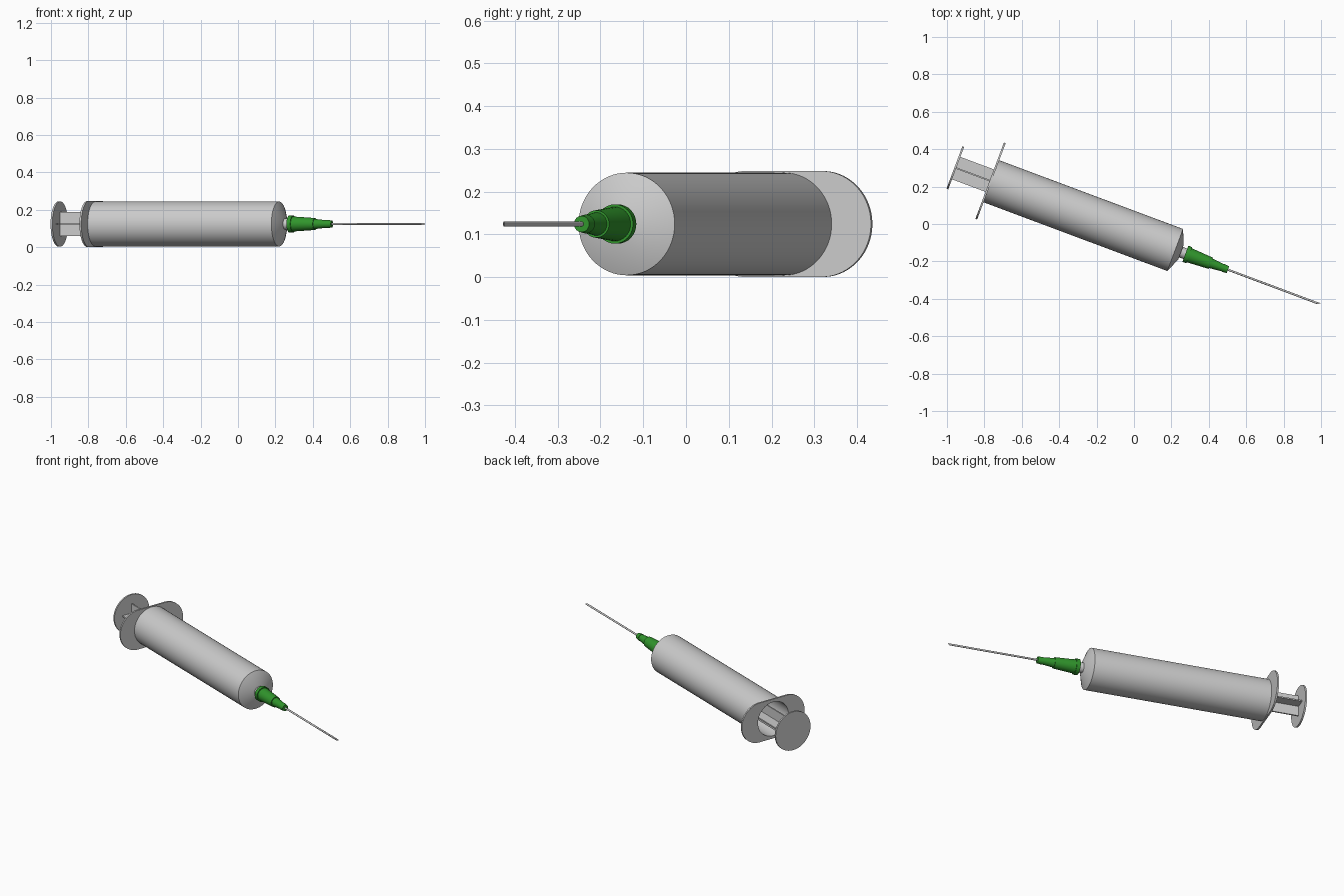
import bpy, bmesh, math
from mathutils import Matrix

if "Cube" in bpy.data.objects:
    bpy.data.objects.remove(bpy.data.objects["Cube"])

# The syringe is built along local X, then turned and lifted into place
ANGLE = math.radians(-20.5)
PLACE = (Matrix.Translation((0, 0, 0.124)) @ Matrix.Rotation(ANGLE, 4, 'Z')
         @ Matrix.Translation((0, -0.053, 0)))


def material(name, rgb):
    m = bpy.data.materials.new(name)
    m.diffuse_color = (*rgb, 1)
    m.use_nodes = True
    m.node_tree.nodes["Principled BSDF"].inputs["Base Color"].default_value = m.diffuse_color
    return m


GREY = material("light_grey", (0.60, 0.60, 0.60))
GREEN = material("green", (0.03, 0.30, 0.025))


def finish(bm, name, mat, smooth=True):
    bmesh.ops.remove_doubles(bm, verts=bm.verts, dist=1e-6)
    bmesh.ops.recalc_face_normals(bm, faces=bm.faces)
    bm.transform(PLACE)
    mesh = bpy.data.meshes.new(name)
    bm.to_mesh(mesh)
    bm.free()
    mesh.materials.append(mat)
    ob = bpy.data.objects.new(name, mesh)
    bpy.context.collection.objects.link(ob)
    bpy.ops.object.select_all(action='DESELECT')
    ob.select_set(True)
    bpy.context.view_layer.objects.active = ob
    if smooth:
        bpy.ops.object.shade_smooth_by_angle(angle=math.radians(30))
    return ob


def lathe(name, profile, mat, n=48, bevel=0.0):
    """Revolve (x, radius) points about X; zero radius closes an end."""
    bm = bmesh.new()
    rings = []
    for x, r in profile:
        if r == 0:
            rings.append([bm.verts.new((x, 0, 0))])
        else:
            rings.append([bm.verts.new((x, r * math.cos(2 * math.pi * i / n),
                                        r * math.sin(2 * math.pi * i / n)))
                          for i in range(n)])
    for a, b in zip(rings, rings[1:]):
        if len(a) == len(b) == 1:  # both points lie on the axis
            continue
        for i in range(n):
            j = (i + 1) % n
            loop = [a[i % len(a)], a[j % len(a)], b[j % len(b)], b[i % len(b)]]
            bm.faces.new(list(dict.fromkeys(loop)))
    if bevel:  # slanted tip
        for v in rings[-1] + rings[-2]:
            v.co.x += bevel * v.co.y
    return finish(bm, name, mat)


# Hollow barrel with a conical shoulder and nozzle
lathe("barrel", [(-0.800, 0.106), (-0.800, 0.120), (0.255, 0.120), (0.288, 0.042),
                 (0.288, 0.030), (0.340, 0.028), (0.340, 0.0), (0.270, 0.0),
                 (0.245, 0.106), (-0.800, 0.106)], GREY, 64)

# Finger flange: a rounded oblong plate with a round hole
bm = bmesh.new()
N = 64
layers = []
for x in (-0.804, -0.794):
    inner, outer = [], []
    for i in range(N):
        a = 2 * math.pi * (i + 0.5) / N
        c, s = math.cos(a), math.sin(a)
        inner.append(bm.verts.new((x, 0.106 * c, 0.106 * s)))
        outer.append(bm.verts.new((x, math.copysign(0.094, c) + 0.124 * c, 0.124 * s)))
    layers += [inner, outer]
i0, o0, i1, o1 = layers
for a, b in ((i0, o0), (o0, o1), (o1, i1), (i1, i0)):
    for i in range(N):
        j = (i + 1) % N
        bm.faces.new((a[i], a[j], b[j], b[i]))
finish(bm, "finger_flange", GREY)

# Plunger: thumb disc, cross-shaped stem and piston
lathe("thumb_disc", [(-1.005, 0), (-1.005, 0.121), (-0.995, 0.121), (-0.995, 0)], GREY)
for name, wy, wz in (("stem_flat_rib", 0.128, 0.008), ("stem_upright_rib", 0.008, 0.128)):
    bm = bmesh.new()
    bmesh.ops.create_cube(bm, size=1, matrix=Matrix.Translation((-0.4, 0, 0))
                          @ Matrix.Diagonal((1.195, wy, wz, 1)))
    finish(bm, name, GREY, smooth=False)
lathe("piston", [(0.18, 0), (0.18, 0.105), (0.23, 0.105), (0.23, 0)], GREY)

# Green needle hub with collar, stepped taper and end ring
lathe("needle_hub", [(0.313, 0), (0.313, 0.046), (0.335, 0.046), (0.335, 0.040),
                     (0.458, 0.032), (0.458, 0.027), (0.526, 0.020), (0.526, 0.022),
                     (0.556, 0.019), (0.556, 0)], GREEN, 32)

# Needle with a slanted tip
lathe("needle", [(0.54, 0), (0.54, 0.0055), (1.076, 0.0055), (1.076, 0)],
      GREY, 16, bevel=2.0)
